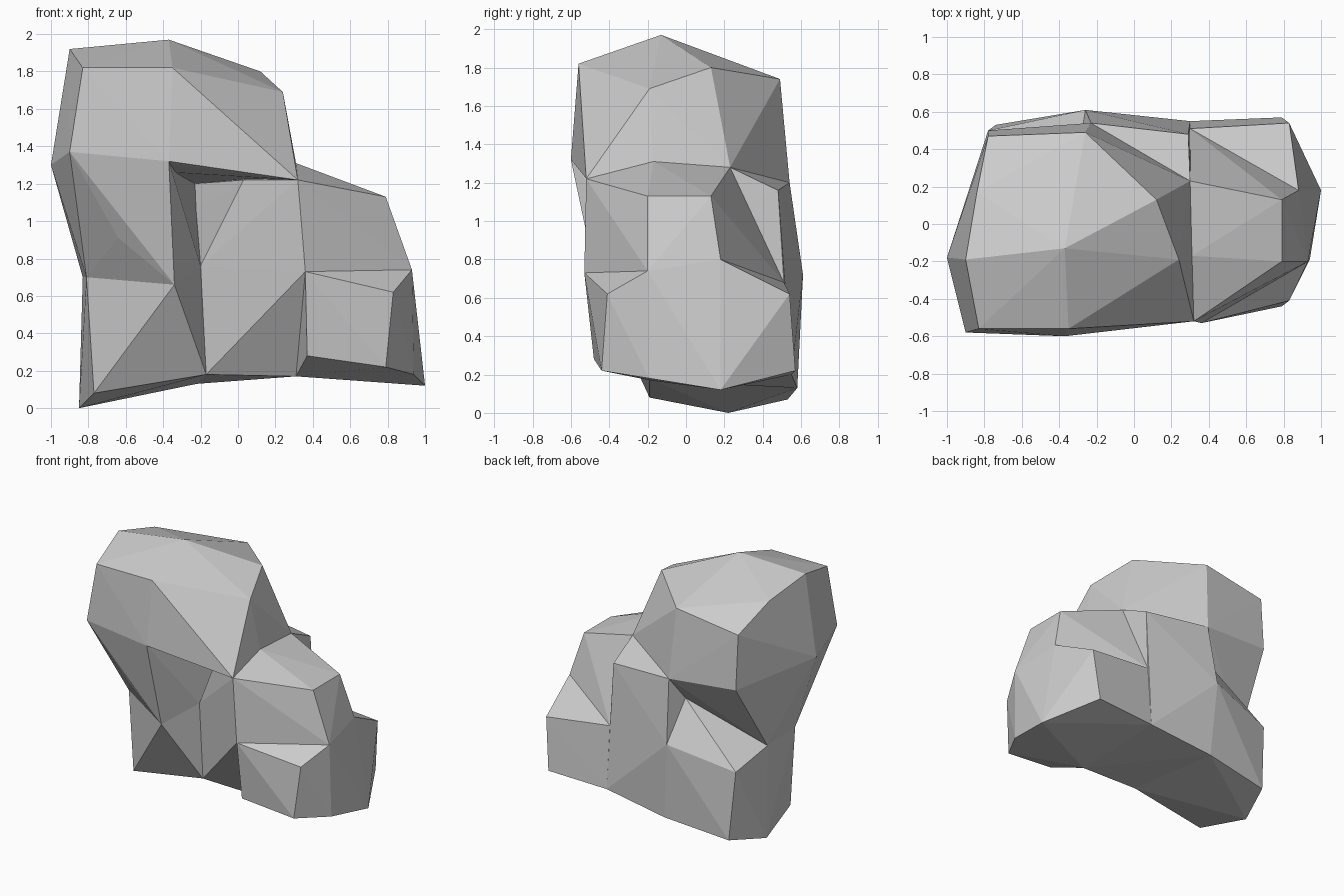
import bpy, bmesh

if "Cube" in bpy.data.objects:
    bpy.data.objects.remove(bpy.data.objects["Cube"])


def rock(name, points):
    """Low-poly stone: convex hull of a few corner points."""
    bm = bmesh.new()
    for p in points:
        bm.verts.new(p)
    res = bmesh.ops.convex_hull(bm, input=bm.verts[:])
    loose = [v for v in bm.verts if not v.link_faces]
    bmesh.ops.delete(bm, geom=loose, context='VERTS')
    bmesh.ops.recalc_face_normals(bm, faces=bm.faces[:])
    mesh = bpy.data.meshes.new(name)
    bm.to_mesh(mesh)
    bm.free()
    ob = bpy.data.objects.new(name, mesh)
    bpy.context.collection.objects.link(ob)
    return ob


# Corners shared between neighbouring stones
lip_mid, lip_right = (-.37, -.60, 1.32), (.32, -.52, 1.22)
lip_left, side_left = (-.90, -.58, 1.37), (-1.0, -.18, 1.30)
side_back, back_left = (-.85, .17, 1.34), (-.78, .50, 1.24)
back_mid, back_right = (-.23, .54, 1.20), (.29, .48, 1.16)
saddle_front, saddle_back = (.31, -.17, 1.31), (.30, .23, 1.28)
recess = (-.29, .42, 1.02)
ledge_front, ledge_back = (-.81, -.19, .70), (-.83, .18, .70)
nose, waist_back = (-.34, -.46, .66), (-.26, .61, .72)
knee_front, knee_back = (.36, -.53, .73), (.30, .51, .68)
foot_left, foot_mid = (-.17, -.19, .18), (.31, -.19, .17)
foot_back_left, foot_back_right = (-.22, .58, .13), (.30, .55, .20)
groove = (-.20, -.19, .76)
brow_front, brow_back = (.93, -.20, .74), (.88, .18, .80)

# Big top stone
top_stone = rock("top_stone", [
    (-.37, -.13, 1.97), (-.90, -.19, 1.92), (-.83, -.56, 1.82), (-.35, -.56, 1.82),
    (.12, .13, 1.80), (.24, -.19, 1.69), (-.78, .47, 1.66), (-.26, .49, 1.74),
    (-.84, .17, 1.83), side_back, side_left, lip_left, lip_mid, lip_right,
    saddle_front, saddle_back, back_left, back_mid])

parts = [
    # Neck under the top stone
    rock("neck", [side_left, lip_left, lip_mid, side_back, back_left, back_mid, recess,
                  (-.64, -.45, .91), nose, ledge_front, ledge_back, groove]),
    # Central core
    rock("core", [(0, -.30, 1.02), (.03, -.30, 1.22), groove, foot_left, foot_mid,
                  knee_front, lip_right, saddle_front, saddle_back, back_right, back_mid,
                  waist_back, knee_back, foot_back_left, foot_back_right, recess]),
    # Lower left stone
    rock("left_stone", [ledge_front, ledge_back, nose, groove, foot_left, recess,
                        (-.77, -.19, .08), (-.85, .22, 0), (-.74, .53, .07),
                        (-.78, .50, .60), waist_back, foot_back_left]),
    # Right shoulder
    rock("shoulder", [lip_right, saddle_front, saddle_back, (.79, -.20, 1.13),
                      (.79, .13, 1.13), brow_front, brow_back, knee_front, knee_back]),
    # Lower right stone
    rock("right_stone", [knee_front, knee_back, brow_front, brow_back, (.83, -.41, .62),
                         (.79, -.44, .22), (.37, -.48, .28), foot_mid, (.94, -.19, .18),
                         (1.0, .18, .12), (.83, .54, .62), (.79, .57, .22), foot_back_right]),
]

# Fuse the stones into one boulder
for p in parts:
    m = top_stone.modifiers.new(p.name, 'BOOLEAN')
    m.operation = 'UNION'
    m.solver = 'EXACT'
    m.object = p
dg = bpy.context.evaluated_depsgraph_get()
fused = bpy.data.meshes.new_from_object(top_stone.evaluated_get(dg))
top_stone.modifiers.clear()
top_stone.data = fused
top_stone.name = "boulder"
for p in parts:
    bpy.data.objects.remove(p)
